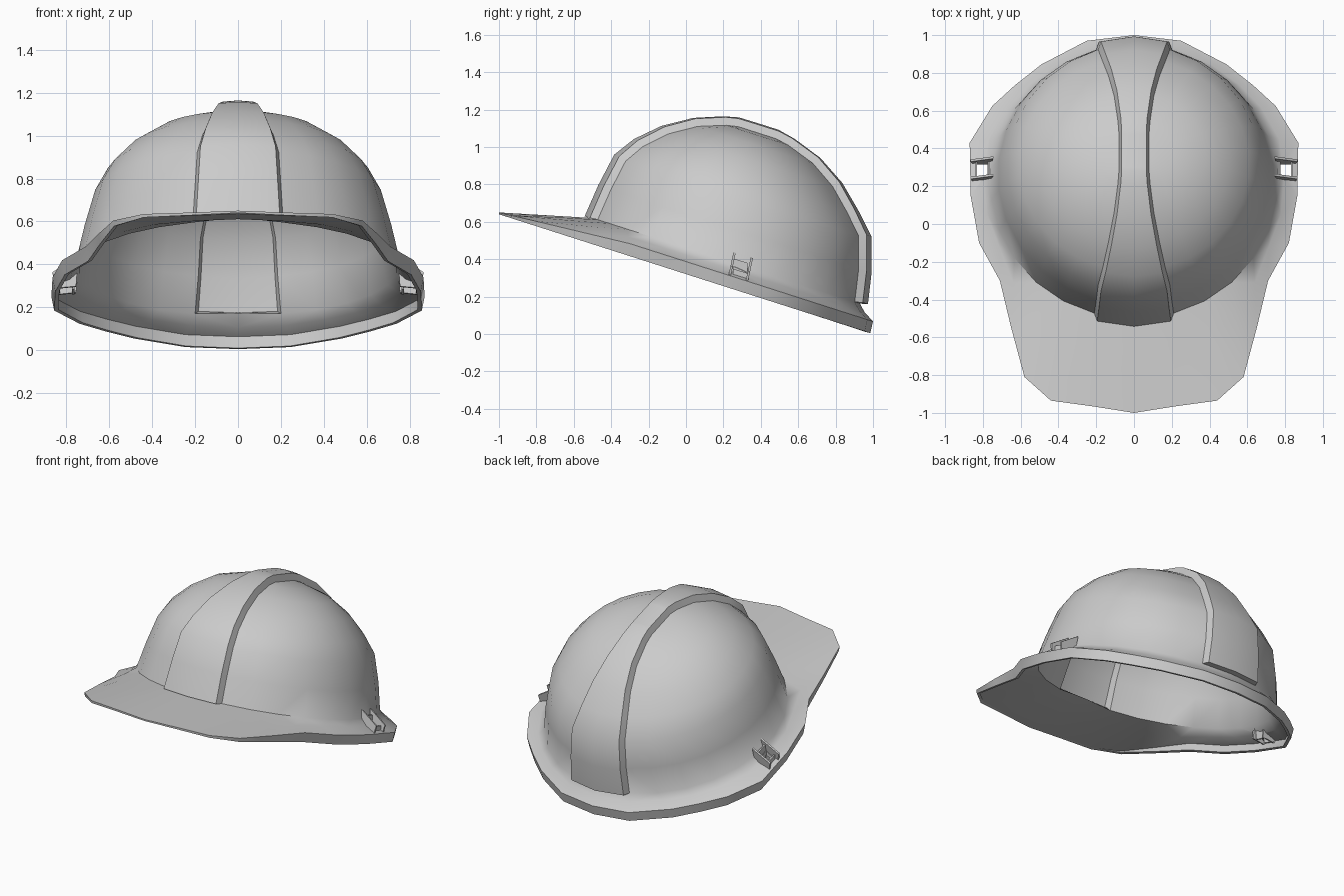
import bpy, bmesh, math
from mathutils import Vector

cube = bpy.data.objects.get("Cube")
if cube:
    bpy.data.objects.remove(cube)

grey = bpy.data.materials.new("light_grey")
grey.use_nodes = True
colour = (0.6, 0.6, 0.6, 1)
grey.diffuse_color = colour
grey.node_tree.nodes["Principled BSDF"].inputs["Base Color"].default_value = colour


def place(x, y, h):
    """Point at height h above the tilted rim plane."""
    return Vector((x, y, 0.32 - 0.32 * y + h))


def make_object(name, bm):
    mesh = bpy.data.meshes.new(name)
    bm.to_mesh(mesh)
    bm.free()
    mesh.materials.append(grey)
    obj = bpy.data.objects.new(name, mesh)
    bpy.context.collection.objects.link(obj)
    return obj


def activate(obj):
    bpy.ops.object.select_all(action='DESELECT')
    obj.select_set(True)
    bpy.context.view_layer.objects.active = obj


def box(bm, corners):
    """Hexahedron from four bottom and four top corners."""
    v = [bm.verts.new(c) for c in corners]
    bm.faces.new(v[3::-1])
    bm.faces.new(v[4:])
    for i in range(4):
        j = (i + 1) % 4
        bm.faces.new((v[i], v[j], v[j + 4], v[i + 4]))


# Dome rings: height, centre y, half width, half length, half width of ridge
RINGS = [(0.14, 0.215, 0.76, 0.715, 0.21), (0.32, 0.26, 0.72, 0.69, 0.20),
         (0.50, 0.30, 0.67, 0.65, 0.19), (0.61, 0.315, 0.61, 0.565, 0.165),
         (0.72, 0.345, 0.51, 0.455, 0.135), (0.81, 0.37, 0.38, 0.32, 0.105),
         (0.865, 0.38, 0.21, 0.18, 0.085)]
COLS = 12
# Half outline of the brim, front to back
BRIM = [(0, -1), (0.22, -0.965), (0.44, -0.935), (0.58, -0.81), (0.65, -0.55),
        (0.71, -0.3), (0.82, -0.1), (0.865, 0.15), (0.87, 0.43), (0.75, 0.625),
        (0.63, 0.735), (0.49, 0.845), (0.25, 0.97), (0, 1)]

bm = bmesh.new()


def row_verts(points):
    return [bm.verts.new(p) for p in points]


def bridge(a, b):
    for i in range(len(a) - 1):
        bm.faces.new((a[i], a[i + 1], b[i + 1], b[i]))


# Side half of the dome
rows = []
for h, cy, rx, ry, w in RINGS:
    start = math.asin(w / rx)
    angles = [start + (math.pi - 2 * start) * i / (COLS - 1) for i in range(COLS)]
    rows.append(row_verts(place(rx * math.sin(a), cy - ry * math.cos(a), h) for a in angles))
crown_y = [0.28 + 0.2 * i / (COLS - 1) for i in range(COLS)]
rows.append(row_verts(place(0.08, y, 0.878) for y in crown_y))
for a, b in zip(rows, rows[1:]):
    bridge(a, b)

# Raised ridge running from front to back
edge = [r[0] for r in rows] + rows[-1][1:-1] + [r[-1] for r in reversed(rows)]
middle = [place(0, cy - ry, h) for h, cy, rx, ry, w in RINGS]
middle += [place(0, y, 0.885) for y in crown_y]
middle += [place(0, cy + ry, h) for h, cy, rx, ry, w in reversed(RINGS)]


def raised(p, inset):
    out = Vector((0, p.y - 0.25, max(p.z - 0.45, -0.05))).normalized()
    return Vector((max(p.x - inset, 0), p.y, p.z)) + out * 0.043


ridge_side = row_verts(raised(v.co, 0.015) for v in edge)
ridge_top = row_verts(raised(p, 0) for p in middle)
bridge(edge, ridge_side)
bridge(ridge_side, ridge_top)
foot_front, foot_back = row_verts((middle[0], middle[-1]))
bm.faces.new((foot_front, edge[0], ridge_side[0], ridge_top[0]))
bm.faces.new((foot_back, edge[-1], ridge_side[-1], ridge_top[-1]))

# Brim with a turned-down lip
base = [foot_front] + rows[0] + [foot_back]
flare, lip_top, lip_low = [], [], []
for v, (x, y) in zip(base, BRIM):
    depth = min((y + 1) / 0.7, 1)
    lip = 0.01 + 0.057 * depth
    h = 0.14 + (lip - 0.14) * 0.35 - 0.012 * depth
    flare.append(place(v.co.x + (x - v.co.x) * 0.35, v.co.y + (y - v.co.y) * 0.35, h))
    lip_top.append(place(x, y, lip))
    tuck = 1 - 0.015 * depth
    lip_low.append(place(x * tuck, y * tuck, 0))
previous = base
for points in (flare, lip_top, lip_low):
    current = row_verts(points)
    bridge(previous, current)
    previous = current

bmesh.ops.mirror(bm, geom=bm.verts[:] + bm.edges[:] + bm.faces[:], axis='X', merge_dist=0.0005)
bmesh.ops.remove_doubles(bm, verts=bm.verts[:], dist=0.0005)
bmesh.ops.recalc_face_normals(bm, faces=bm.faces[:])
bm.faces.ensure_lookup_table()
if max(bm.faces, key=lambda f: f.calc_center_median().z).normal.z < 0:
    bmesh.ops.reverse_faces(bm, faces=bm.faces[:])
shell = make_object("helmet_shell", bm)

# Strap holes through the brim
bm = bmesh.new()
for s in (-1, 1):
    plan = [(0.775, 0.25), (0.83, 0.25), (0.83, 0.33), (0.775, 0.33)]
    box(bm, [(s * x, y, z) for z in (0, 0.6) for x, y in plan])
bmesh.ops.recalc_face_normals(bm, faces=bm.faces[:])
cutter = make_object("strap_hole_cutter", bm)
cutter.hide_render = True

activate(shell)
wall = shell.modifiers.new("wall", 'SOLIDIFY')
wall.thickness = 0.02
wall.offset = -1
cut = shell.modifiers.new("strap_holes", 'BOOLEAN')
cut.operation = 'DIFFERENCE'
cut.object = cutter
for name in ("wall", "strap_holes"):
    bpy.ops.object.modifier_apply(modifier=name)
bpy.data.objects.remove(cutter)
bpy.ops.object.shade_smooth_by_angle(angle=math.radians(42))

# Strap clips: two fins joined by two cross walls on each side
FIN = [(0.755, 0.05), (0.85, 0.04), (0.865, 0.12), (0.745, 0.20)]
for name, s in (("right_strap_clip", -1), ("left_strap_clip", 1)):
    bm = bmesh.new()
    for y in (0.238, 0.33):
        # fins lean back with the rim plane
        box(bm, [place(s * x, y + t + 0.2 * (h - 0.12), h) for t in (0, 0.012) for x, h in FIN])
    for x, top in ((0.763, 0.165), (0.83, 0.11)):
        plan = [(x, 0.25), (x + 0.01, 0.25), (x + 0.01, 0.33), (x, 0.33)]
        box(bm, [place(s * px, py, h) for h in (0.045, top) for px, py in plan])
    bmesh.ops.recalc_face_normals(bm, faces=bm.faces[:])
    make_object(name, bm)
